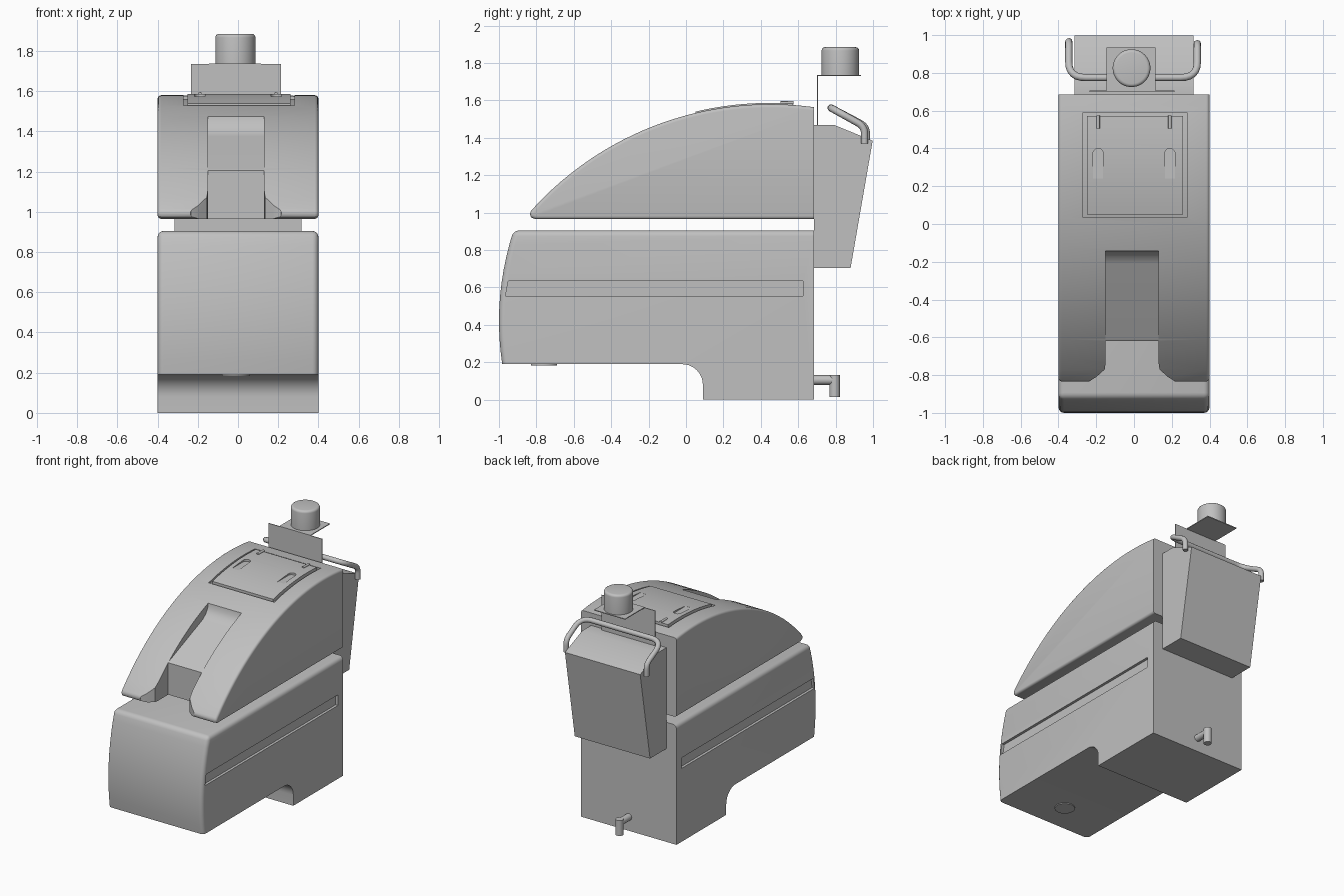
import bpy, bmesh, math
from mathutils import Vector

cube = bpy.data.objects.get("Cube")
if cube:
    bpy.data.objects.remove(cube, do_unlink=True)

grey = bpy.data.materials.new("light grey")
grey.use_nodes = True
grey.diffuse_color = (0.53, 0.53, 0.53, 1)
grey.node_tree.nodes["Principled BSDF"].inputs["Base Color"].default_value = (0.53, 0.53, 0.53, 1)

BACK = 0.685            # rear face of both tanks
R, CY, TOP = 1.72, 0.45, 1.58   # arc of the upper cover


def arc_z(y, offset=0):
    r = R + offset
    return TOP - R + math.sqrt(r * r - (y - CY) ** 2)


def arc(y0, y1, n, offset=0):
    ys = [y0 + (y1 - y0) * i / n for i in range(n + 1)]
    return [(y, arc_z(y, offset)) for y in ys]


def finish(name, bm):
    bmesh.ops.recalc_face_normals(bm, faces=bm.faces)
    mesh = bpy.data.meshes.new(name)
    bm.to_mesh(mesh)
    bm.free()
    obj = bpy.data.objects.new(name, mesh)
    bpy.context.collection.objects.link(obj)
    mesh.materials.append(grey)
    return obj


def prism(name, pts, lo, hi, axis="x", bevel=0, rule=None):
    """Extrude a (y, z) profile along x, or an (x, y) profile along z."""
    bm = bmesh.new()
    put = (lambda p, t: (t, p[0], p[1])) if axis == "x" else (lambda p, t: (p[0], p[1], t))
    face = bm.faces.new([bm.verts.new(put(p, lo)) for p in pts])
    ext = bmesh.ops.extrude_face_region(bm, geom=[face])
    verts = [g for g in ext["geom"] if isinstance(g, bmesh.types.BMVert)]
    shift = Vector(put((0, 0), hi - lo))
    bmesh.ops.translate(bm, vec=shift, verts=verts)
    bmesh.ops.recalc_face_normals(bm, faces=bm.faces)
    if bevel:
        edges = [e for e in bm.edges if e.calc_face_angle(0) > 1.0
                 and (rule is None or rule((e.verts[0].co + e.verts[1].co) / 2))]
        bmesh.ops.bevel(bm, geom=edges, offset=bevel, segments=4, profile=0.5,
                        affect="EDGES", clamp_overlap=True)
    return finish(name, bm)


def box(name, x, y, z):
    return prism(name, [(y[0], z[0]), (y[1], z[0]), (y[1], z[1]), (y[0], z[1])], *x)


def cylinder(name, loc, radius, z0, z1, bevel=0):
    pts = [(loc[0] + radius * math.cos(a * math.pi / 24),
            loc[1] + radius * math.sin(a * math.pi / 24)) for a in range(48)]
    return prism(name, pts, z0, z1, "z", bevel, lambda m: m.z > z1 - 0.001)


def tube(name, pts, radius):
    """Round tube along a path, with filleted corners."""
    path = [Vector(pts[0])]
    for a, b, c in zip(pts, pts[1:], pts[2:]):
        a, b, c = Vector(a), Vector(b), Vector(c)
        f = min(0.09, (a - b).length * 0.45, (c - b).length * 0.45)
        p, q = b + (a - b).normalized() * f, b + (c - b).normalized() * f
        path += [p.lerp(b, t / 6).lerp(b.lerp(q, t / 6), t / 6) for t in range(7)]
    path.append(Vector(pts[-1]))
    curve = bpy.data.curves.new(name, "CURVE")
    curve.dimensions = "3D"
    curve.bevel_depth, curve.bevel_resolution, curve.use_fill_caps = radius, 4, True
    spline = curve.splines.new("POLY")
    spline.points.add(len(path) - 1)
    for point, co in zip(spline.points, path):
        point.co = (*co, 1)
    obj = bpy.data.objects.new(name, curve)
    bpy.context.collection.objects.link(obj)
    curve.materials.append(grey)
    return obj


def cut(target, cutter):
    mod = target.modifiers.new("cut", "BOOLEAN")
    mod.operation, mod.solver, mod.object = "DIFFERENCE", "EXACT", cutter
    bpy.context.view_layer.objects.active = target
    bpy.ops.object.modifier_apply(modifier=mod.name)
    bpy.data.objects.remove(cutter, do_unlink=True)


# Lower tank: bulged front, stepped underside with a concave fillet
front = [(-1 + 0.33 * (z - 0.42) ** 2, z) for z in [0.19 + 0.715 * i / 10 for i in range(11)]]
step = [(-0.02 + 0.11 * math.sin(t), 0.08 + 0.11 * math.cos(t))
        for t in [math.pi / 2 * i / 10 for i in range(11)]]
lower = prism("lower_tank", front + [(BACK, 0.905), (BACK, 0)] + [(0.09, 0)] + step[::-1],
              -0.4, 0.4, "x", 0.03, lambda m: m.z > 0.2 and m.y < BACK - 0.01)

# Long recessed grooves on both sides
for side in (-1, 1):
    groove = [(-0.965, 0.555), (0.625, 0.555), (0.625, 0.635), (-0.95, 0.635)]
    cut(lower, prism("groove_cutter", groove, *sorted((side * 0.38, side * 0.45))))

# Round plug under the front
cylinder("underside_plug", (-0.01, -0.76), 0.07, 0.184, 0.2)

# Upper cover: arched shell with a rounded nose
cover = prism("upper_cover",
              [(BACK, 0.965), (-0.805, 0.965), (-0.828, 0.975), (-0.838, 0.995)]
              + arc(-0.825, BACK, 28),
              -0.4, 0.4, "x", 0.018, lambda m: m.y < BACK - 0.01)

# Sloped channel in the cover, open towards the nose
cut(cover, prism("channel_cutter",
                 [(-1, 0.9), (-0.62, 0.9), (-0.62, 1.21), (-0.21, 1.375), (-0.17, 1.405),
                  (-0.148, 1.44), (-0.14, 1.49), (-0.14, 1.7), (-1, 1.7)], -0.15, 0.13))
cut(cover, prism("mouth_cutter",
                 [(-0.148, -0.72), (-0.155, -0.77), (-0.2, -0.81), (-0.235, -0.832),
                  (-0.25, -0.9), (0.23, -0.9), (0.215, -0.832), (0.18, -0.81),
                  (0.135, -0.77), (0.128, -0.72)], 0.9, 1.6, "z"))


# Hatch on the cover: recess, curved lid, finger pulls and hinges
def band(y0, y1, low, high):
    return arc(y0, y1, 12, low) + arc(y0, y1, 12, high)[::-1]


cut(cover, prism("hatch_cutter", band(0.035, 0.59, -0.018, 0.06), -0.27, 0.28))
lid = prism("hatch_lid", band(0.05, 0.572, -0.02, 0.007), -0.25, 0.26)
for x in (-0.19, 0.19):
    arch = [(x + 0.027 * math.cos(t), 0.373 + 0.027 * math.sin(t))
            for t in [math.pi * i / 12 for i in range(13)]]
    pull = prism("pull_cutter", arch + [(x - 0.027, 0.24), (x + 0.027, 0.24)], 0, 0.08, "z")
    for v in pull.data.vertices:      # floor gets deeper towards the rear
        v.co.z += arc_z(v.co.y, 0.006) - 0.014 * (v.co.y - 0.24) / 0.16
    cut(lid, pull)
    tube("hatch_hinge", [(x, 0.505, arc_z(0.505, 0.008)), (x, 0.575, arc_z(0.575, 0.012))], 0.009)

# Rear hopper
prism("rear_hopper", [(BACK, 0.705), (0.88, 0.705), (0.998, 1.385), (0.79, 1.47), (BACK, 1.47)],
      -0.315, 0.315)

# Sheet bracket with the round cap on it
box("bracket_upright", (-0.235, 0.215), (0.7, 0.706), (1.47, 1.735))
box("bracket_shelf", (-0.145, 0.115), (0.7, 0.935), (1.731, 1.737))
cylinder("round_cap", (-0.013, 0.825), 0.1, 1.737, 1.885, 0.018)

# Bent hopper handle
tube("hopper_handle", [(-0.345, 0.965, 1.37), (-0.345, 0.965, 1.46), (-0.345, 0.775, 1.56),
                       (0.335, 0.775, 1.56), (0.335, 0.955, 1.46), (0.335, 0.955, 1.37)], 0.019)

# Drain pipe with a downturned spout
tube("drain_pipe", [(0, BACK - 0.01, 0.105), (0, 0.8, 0.105)], 0.026)
cylinder("drain_spout", (0, 0.795), 0.028, 0.015, 0.131)

# Smooth rounded surfaces, keep the hard edges
bpy.ops.object.select_all(action="DESELECT")
for obj in bpy.context.scene.objects:
    if obj.type == "MESH":
        obj.select_set(True)
        bpy.context.view_layer.objects.active = obj
bpy.ops.object.shade_smooth_by_angle(angle=math.radians(32))
